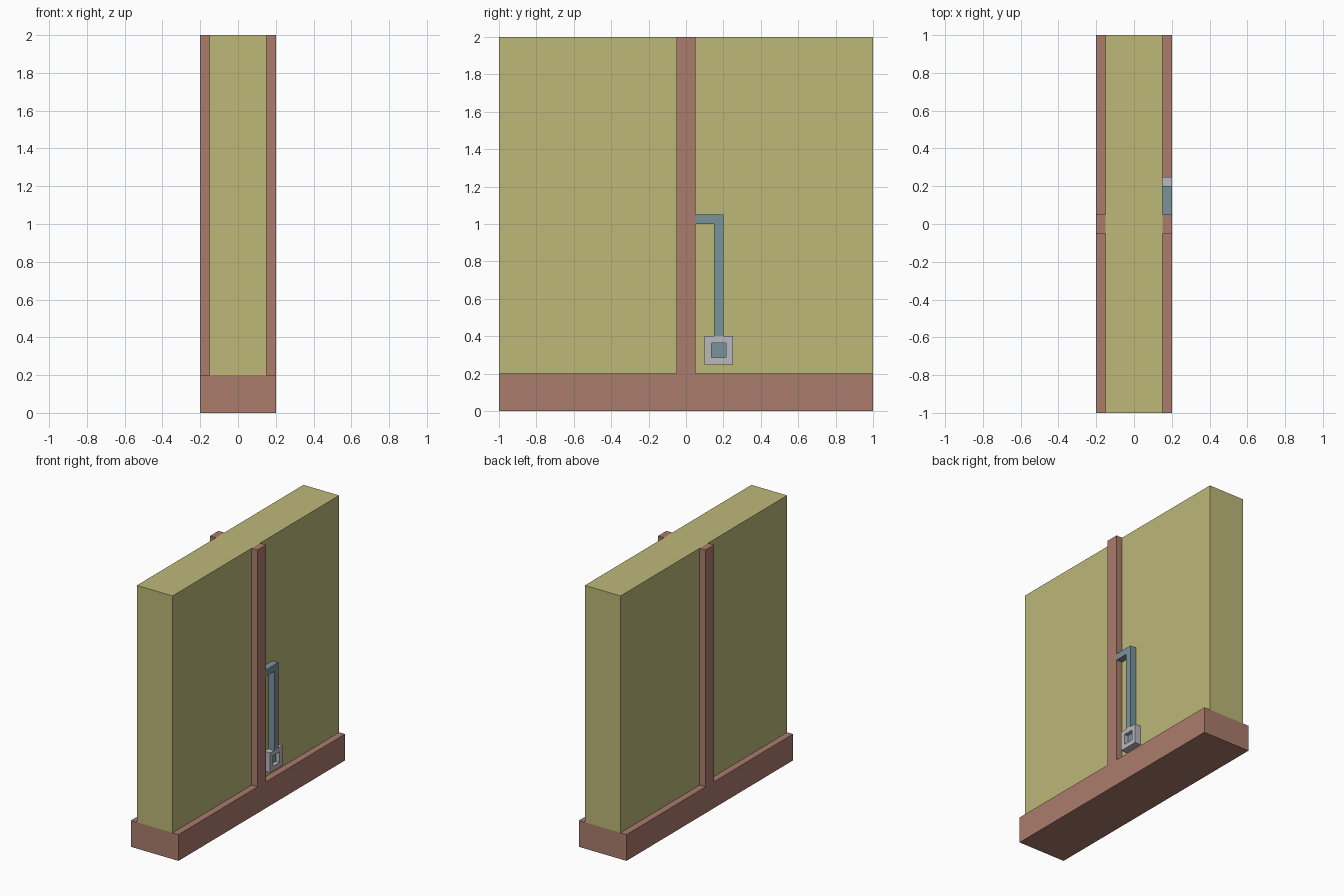
import bpy
import bmesh

cube = bpy.data.objects.get("Cube")
if cube:
    bpy.data.objects.remove(cube, do_unlink=True)


def material(name, rgb):
    m = bpy.data.materials.new(name)
    m.use_nodes = True
    colour = (*rgb, 1.0)
    m.diffuse_color = colour
    m.node_tree.nodes["Principled BSDF"].inputs["Base Color"].default_value = colour
    return m


straw = material("straw yellow", (0.51, 0.48, 0.19))
wood = material("reddish wood", (0.40, 0.20, 0.15))
steel = material("blue grey", (0.19, 0.29, 0.33))
plastic = material("light grey", (0.49, 0.49, 0.52))


def finish(bm, name, *mats):
    bmesh.ops.recalc_face_normals(bm, faces=bm.faces)
    mesh = bpy.data.meshes.new(name)
    bm.to_mesh(mesh)
    bm.free()
    for m in mats:
        mesh.materials.append(m)
    obj = bpy.data.objects.new(name, mesh)
    bpy.context.collection.objects.link(obj)
    return obj


def prism(outline, x0, x1):
    """Extrude a (y, z) outline from x0 to x1."""
    bm = bmesh.new()
    face = bm.faces.new([bm.verts.new((x0, y, z)) for y, z in outline])
    ext = bmesh.ops.extrude_face_region(bm, geom=[face])["geom"]
    moved = [v for v in ext if isinstance(v, bmesh.types.BMVert)]
    bmesh.ops.translate(bm, verts=moved, vec=(x1 - x0, 0, 0))
    bmesh.ops.recalc_face_normals(bm, faces=bm.faces)
    return bm


def rect(y0, y1, z0, z1):
    return [(y0, z0), (y1, z0), (y1, z1), (y0, z1)]


# Sill and infill panel
finish(prism(rect(-1, 1, 0, 0.2), -0.2, 0.2), "base_beam", wood)
finish(prism(rect(-1, 1, 0.2, 2), -0.15, 0.15), "infill_panel", straw)

# Upright post on each side
for side, sign in (("left", 1), ("right", -1)):
    x0, x1 = sorted((0.15 * sign, 0.2 * sign))
    finish(prism(rect(-0.05, 0.05, 0.2, 2), x0, x1), side + "_post", wood)

# Bent conduit from the post down to the socket
conduit = [(0.05, 1.0), (0.15, 1.0), (0.15, 0.4),
           (0.2, 0.4), (0.2, 1.05), (0.05, 1.05)]
finish(prism(conduit, 0.15, 0.2), "conduit", steel)

# Socket box with a square recess, coloured at its floor
bm = prism(rect(0.1, 0.25, 0.25, 0.4), 0.15, 0.2)
front = max(bm.faces, key=lambda f: f.calc_center_median().x)
bmesh.ops.inset_region(bm, faces=[front], thickness=0.05)
ext = bmesh.ops.extrude_face_region(bm, geom=[front])["geom"]
bmesh.ops.translate(bm, verts=[v for v in ext if isinstance(v, bmesh.types.BMVert)],
                    vec=(-0.03, 0, 0))
if front.is_valid:
    bmesh.ops.delete(bm, geom=[front], context='FACES_ONLY')
for f in ext:
    if isinstance(f, bmesh.types.BMFace):
        f.material_index = 1
finish(bm, "socket_box", plastic, steel)
